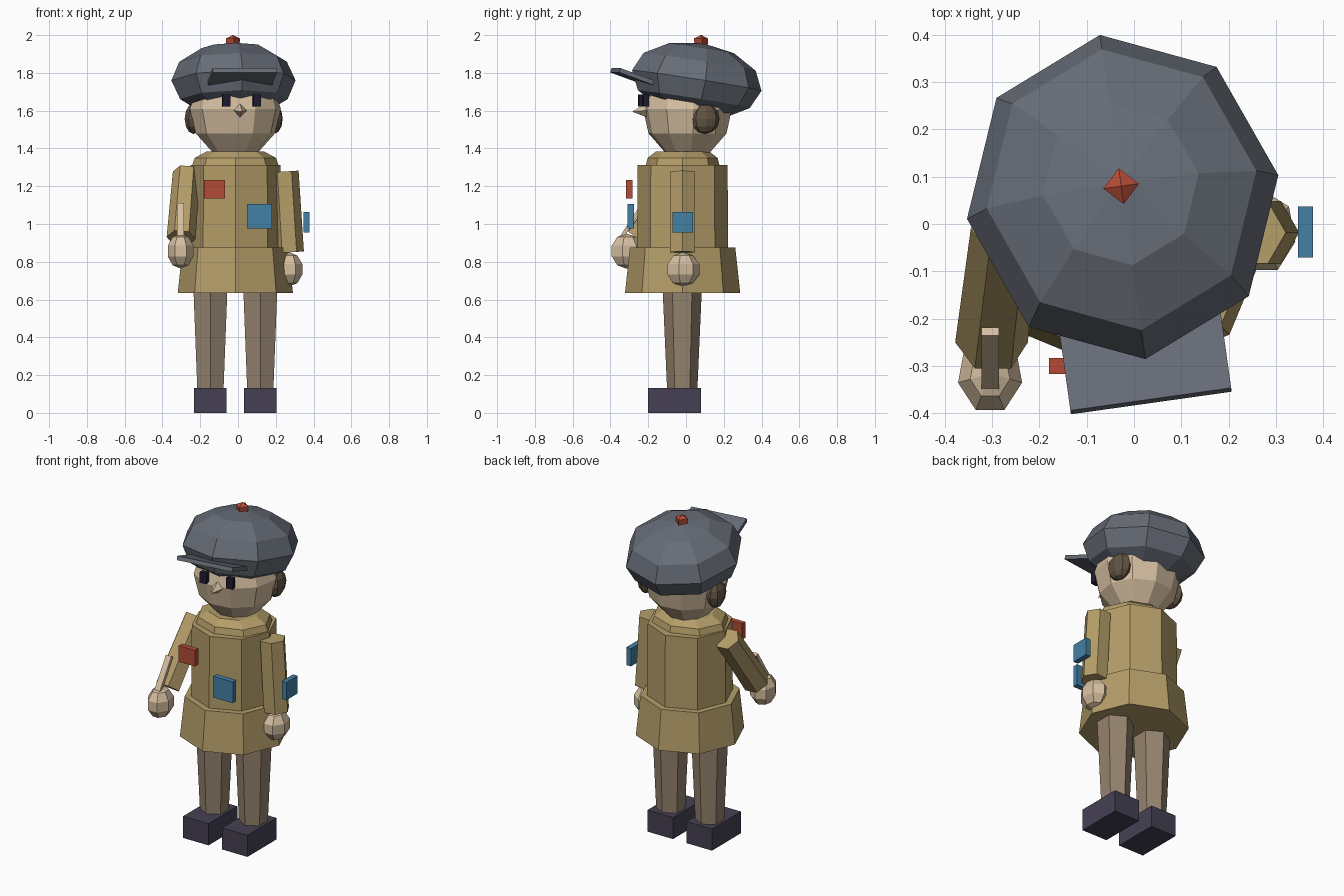
import bpy, bmesh
from math import radians, sin, cos, pi
from mathutils import Vector, Matrix

if "Cube" in bpy.data.objects:
    bpy.data.objects.remove(bpy.data.objects["Cube"])

CX, CY = -0.014, -0.018          # body axis
YAW = radians(8)                 # head is turned a little


def mat(name, *rgb):
    """Material from display colour values, converted to linear."""
    m = bpy.data.materials.new(name)
    m.diffuse_color = [c ** 2.2 for c in rgb] + [1]
    m.use_nodes = True
    m.node_tree.nodes["Principled BSDF"].inputs["Base Color"].default_value = m.diffuse_color
    return m


HAT = mat("slate", 0.40, 0.42, 0.46)
COAT = mat("khaki", 0.70, 0.61, 0.41)
PANTS = mat("taupe", 0.58, 0.51, 0.43)
SKIN = mat("skin", 0.83, 0.74, 0.62)
HAIR = mat("hair", 0.38, 0.33, 0.27)
DARK = mat("dark", 0.28, 0.26, 0.33)
EYE = mat("eye", 0.14, 0.13, 0.20)
RED = mat("red", 0.70, 0.30, 0.22)
BLUE = mat("blue", 0.27, 0.50, 0.64)


def finish(name, bm, material, loc=(0, 0, 0), rot=(0, 0, 0)):
    bmesh.ops.recalc_face_normals(bm, faces=bm.faces)
    me = bpy.data.meshes.new(name)
    bm.to_mesh(me)
    bm.free()
    me.materials.append(material)
    ob = bpy.data.objects.new(name, me)
    ob.location, ob.rotation_euler = loc, rot
    bpy.context.collection.objects.link(ob)
    return ob


def box(name, size, loc, material, rot=(0, 0, 0)):
    bm = bmesh.new()
    bmesh.ops.create_cube(bm, size=1)
    bmesh.ops.scale(bm, vec=size, verts=bm.verts)
    return finish(name, bm, material, loc, rot)


def ball(name, radii, loc, material, seg, rings, rot=(0, 0, 0)):
    bm = bmesh.new()
    bmesh.ops.create_uvsphere(bm, u_segments=seg, v_segments=rings, radius=1)
    bmesh.ops.scale(bm, vec=radii, verts=bm.verts)
    return finish(name, bm, material, loc, rot)


def stack(name, profile, sides, loc, material, phase=0, rot=(0, 0, 0)):
    """Capped stack of polygon rings; profile = (rx, ry, z) from bottom to top."""
    bm = bmesh.new()
    rows = [[bm.verts.new((rx * cos(2 * pi * i / sides + phase),
                           ry * sin(2 * pi * i / sides + phase), z))
             for i in range(sides)] for rx, ry, z in profile]
    for a, b in zip(rows, rows[1:]):
        for i in range(sides):
            j = (i + 1) % sides
            bm.faces.new((a[i], a[j], b[j], b[i]))
    bm.faces.new(rows[0])
    bm.faces.new(rows[-1])
    return finish(name, bm, material, loc, rot)


def limb(name, p, q, r1, r2, material, phase):
    """Six-sided tapered tube from p (radius r1) down to q (radius r2)."""
    p, q = Vector(p), Vector(q)
    d = p - q
    zax = d.normalized()
    xax = Vector((0, 1, 0)).cross(zax).normalized()
    rot = Matrix((xax, zax.cross(xax), zax)).transposed()
    stack(name, [(r2, r2, 0), (r1, r1, d.length)], 6, q, material, phase, rot.to_euler())


# shoes and legs
for side, s in (("left", -1), ("right", 1)):
    x = CX + s * 0.132
    box(side + "_shoe", (0.172, 0.28, 0.132), (x, -0.06, 0.066), DARK)
    limb(side + "_leg", (x, -0.02, 0.66), (x, -0.02, 0.12), 0.104, 0.08, PANTS, pi / 2)

# coat: skirt, body and sloped shoulders
stack("coat_skirt", [(0.305, 0.305, 0.635), (0.279, 0.279, 0.875)], 8, (CX, CY, 0), COAT)
stack("coat_body", [(0.242, 0.242, 0.80), (0.238, 0.238, 1.312)], 8, (CX, CY, 0), COAT)
stack("coat_shoulders", [(0.236, 0.20, 1.29), (0.215, 0.185, 1.35), (0.15, 0.14, 1.385)],
      8, (CX, CY, 0), COAT)

# arms and hands: one hangs, the other reaches forward
limb("hanging_arm", (0.246, -0.018, 1.278), (0.272, -0.018, 0.85), 0.075, 0.077, COAT, 0)
limb("raised_arm", (-0.273, -0.01, 1.272), (-0.301, -0.25, 0.925), 0.072, 0.077, COAT, 0)
ball("hanging_hand", (0.073, 0.093, 0.09), (0.273, -0.018, 0.76), SKIN, 7, 5)
ball("raised_hand", (0.073, 0.09, 0.093), (-0.304, -0.316, 0.857), SKIN, 7, 5)

# thin strip lying along the raised sleeve
box("sleeve_strip", (0.037, 0.02, 0.285), (-0.304, -0.305, 0.985), SKIN, (radians(-33), 0, 0))

# patches
box("red_patch", (0.11, 0.033, 0.098), (-0.125, -0.30, 1.185), RED)
box("blue_patch", (0.133, 0.033, 0.13), (0.114, -0.292, 1.04), BLUE)
box("arm_patch", (0.032, 0.108, 0.108), (0.362, -0.017, 1.01), BLUE)

# head
HX, HY = CX, 0.008
stack("head", [(0.12, 0.12, 1.378), (0.212, 0.21, 1.48), (0.243, 0.238, 1.61),
               (0.20, 0.20, 1.75)], 10, (HX, HY, 0), SKIN, 0, (0, 0, YAW))


def on_head(x, y, z):
    v = Matrix.Rotation(YAW, 3, 'Z') @ Vector((x, y, 0))
    return (HX + v.x, HY + v.y, z)


for side, s in (("left", -1), ("right", 1)):
    box(side + "_eye", (0.042, 0.03, 0.065), on_head(s * 0.082, -0.236, 1.654), EYE, (0, 0, YAW))
    ball(side + "_hair_tuft", (0.047, 0.078, 0.08), on_head(s * 0.215, 0.064, 1.557), HAIR,
         8, 6, (0, 0, YAW))

# pointed nose
bm = bmesh.new()
bmesh.ops.create_cone(bm, cap_ends=True, segments=4, radius1=0.036, radius2=0, depth=0.075)
finish("nose", bm, SKIN, on_head(-0.006, -0.258, 1.598), (radians(95), 0, YAW))

# cap, peak and button
ball("cap", (0.332, 0.35, 0.2), (-0.024, 0.057, 1.76), HAT, 8, 6, (radians(-9), 0, YAW))
box("cap_peak", (0.343, 0.245, 0.024), (0.02, -0.26, 1.772), HAT, (radians(-20), 0, YAW))
stack("cap_button", [(0.034, 0.034, -0.03), (0.038, 0.038, 0.02), (0.002, 0.002, 0.038)], 4,
      (-0.027, 0.08, 1.962), RED, 0, (0, 0, YAW))
